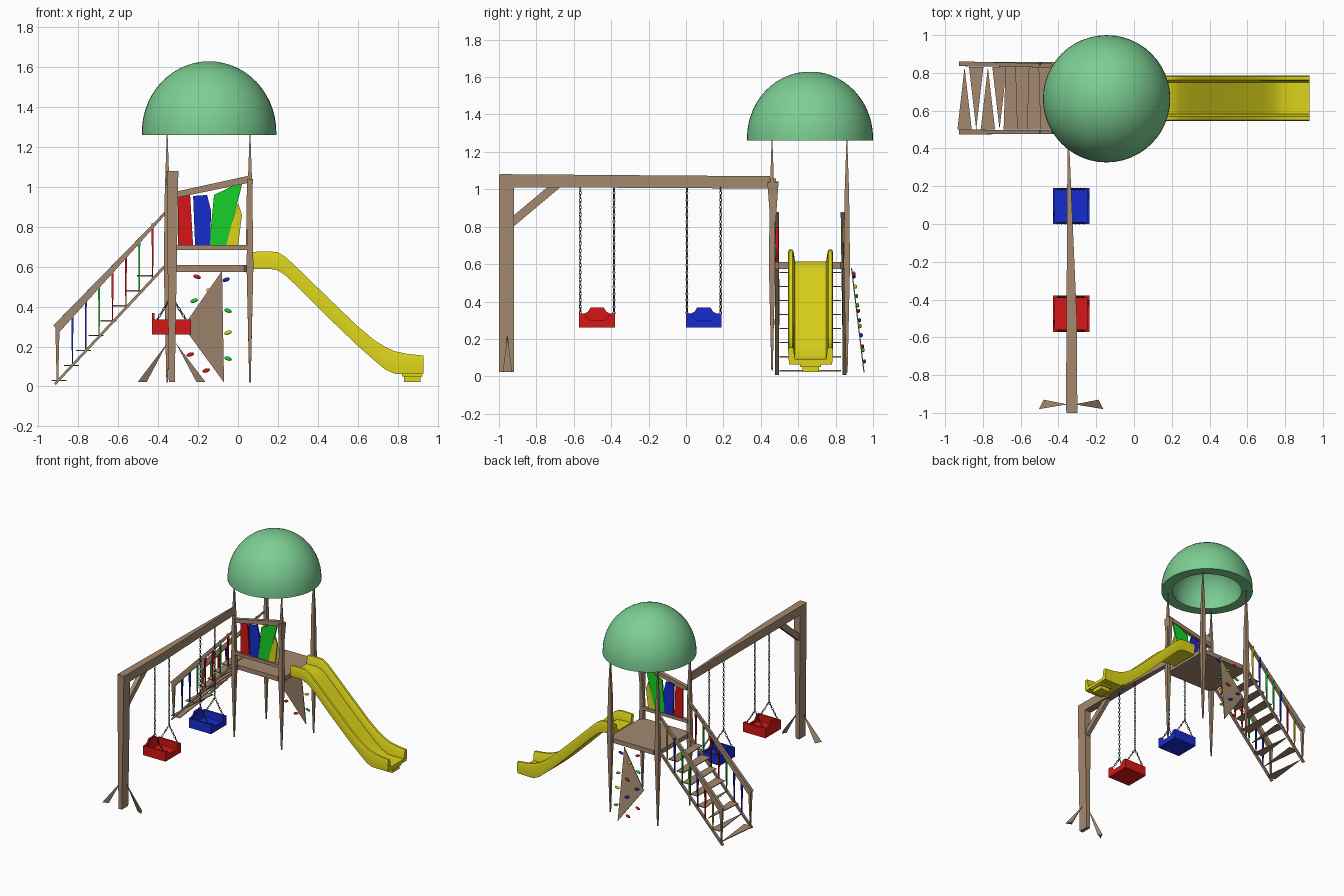
import bpy, bmesh, math
from mathutils import Vector, Matrix

if "Cube" in bpy.data.objects:
    bpy.data.objects.remove(bpy.data.objects["Cube"])


def material(name, rgb):
    m = bpy.data.materials.new(name)
    m.diffuse_color = (*rgb, 1)
    m.use_nodes = True
    m.node_tree.nodes["Principled BSDF"].inputs["Base Color"].default_value = m.diffuse_color
    return m


WOOD = material("wood", (0.37, 0.25, 0.16))
DOME = material("mint green", (0.20, 0.62, 0.29))
YELLOW = material("yellow", (0.72, 0.66, 0.01))
RED = material("red", (0.68, 0.008, 0.008))
BLUE = material("blue", (0.008, 0.025, 0.62))
GREEN = material("green", (0.008, 0.64, 0.02))
STEEL = material("dark steel", (0.07, 0.07, 0.07))


def mesh(name, verts, faces, mat, smooth=False):
    me = bpy.data.meshes.new(name)
    me.from_pydata(verts, [], faces)
    bm = bmesh.new()
    bm.from_mesh(me)
    bmesh.ops.recalc_face_normals(bm, faces=bm.faces)
    bm.to_mesh(me)
    bm.free()
    me.materials.append(mat)
    ob = bpy.data.objects.new(name, me)
    bpy.context.collection.objects.link(ob)
    if smooth:
        bpy.context.view_layer.objects.active = ob
        ob.select_set(True)
        bpy.ops.object.shade_smooth_by_angle(angle=math.radians(35))
        ob.select_set(False)
    return ob


def skin(name, rings, mat, smooth=False):
    """Join equal-length rings of points into a capped tube."""
    n = len(rings[0])
    faces = [(r * n + i, r * n + (i + 1) % n, (r + 1) * n + (i + 1) % n, (r + 1) * n + i)
             for r in range(len(rings) - 1) for i in range(n)]
    faces += [tuple(range(n)), tuple(range((len(rings) - 1) * n, len(rings) * n))]
    return mesh(name, [p for ring in rings for p in ring], faces, mat, smooth)


def beam(name, a, b, size_a, size_b, mat=WOOD):
    """Four-sided tapered bar; sizes are (sideways, upward) at each end."""
    a, b = Vector(a), Vector(b)
    d = (b - a).normalized()
    ref = Vector((0, 0, 1)) if abs(d.z) < 0.95 else Vector((0, 1, 0))
    s = d.cross(ref).normalized()
    u = s.cross(d)
    rings = [[p + s * i * w / 2 + u * j * h / 2 for i, j in ((-1, -1), (1, -1), (1, 1), (-1, 1))]
             for p, (w, h) in ((a, size_a), (b, size_b))]
    return skin(name, rings, mat)


def box(name, lo, hi, mat):
    rings = [[(x, y, z) for x, y in ((lo[0], lo[1]), (hi[0], lo[1]), (hi[0], hi[1]), (lo[0], hi[1]))]
             for z in (lo[2], hi[2])]
    return skin(name, rings, mat)


# Hollow dome roof with a thick rim
CX, CY = -0.145, 0.663
prof = [(0.337 * math.cos(t), 1.275 + 0.355 * math.sin(t)) for t in
        [math.pi / 2 * (1 - k / 14) for k in range(1, 15)]]
prof += [(0.337, 1.26), (0.255, 1.26)]
prof += [(0.255 * math.cos(t), 1.275 + 0.27 * math.sin(t)) for t in
         [math.pi / 2 * k / 10 for k in range(10)]]
skin("dome_roof", [[(CX + r * math.cos(2 * math.pi * i / 48), CY + r * math.sin(2 * math.pi * i / 48), z)
                    for i in range(48)] for r, z in prof], DOME, True)

# Tower posts, pointed at both ends
for x, y, low in ((-0.355, 0.46, 0.03), (0.06, 0.46, 0.04), (-0.355, 0.86, 0.02), (0.06, 0.86, 0.02)):
    rings = []
    for z, w in ((low, 0.008), (0.6, 0.034), (0.98, 0.024), (1.27, 0.004)):
        rings.append([(x + i * w / 2, y + j * w / 2, z) for i, j in ((-1, -1), (1, -1), (1, 1), (-1, 1))])
    skin("tower_post", rings, WOOD)

# Deck with clipped corners
hx, hy, c = 0.215, 0.205, 0.04
outline = [(hx - c, -hy), (hx, -hy + c), (hx, hy - c), (hx - c, hy),
           (c - hx, hy), (-hx, hy - c), (-hx, c - hy), (c - hx, -hy)]
skin("deck", [[(CX + x, 0.66 + y, z) for x, y in outline] for z in (0.575, 0.61)], WOOD)

# Front railing and its coloured panels
box("railing_bottom_bar", (-0.35, 0.45, 0.685), (0.06, 0.48, 0.71), WOOD)
beam("railing_top_bar", (-0.34, 0.465, 0.955), (0.06, 0.465, 1.04), (0.03, 0.03), (0.03, 0.035))
beam("railing_side_brace", (0.06, 0.465, 1.04), (0.05, 0.465, 0.69), (0.03, 0.06), (0.02, 0.01))
panels = (
    (RED, ((-0.30, 0.705), (-0.225, 0.705), (-0.24, 0.96), (-0.30, 0.95))),
    (BLUE, ((-0.215, 0.705), (-0.14, 0.705), (-0.135, 0.88), (-0.155, 0.96), (-0.225, 0.955))),
    (GREEN, ((-0.145, 0.705), (-0.06, 0.705), (0.025, 1.03), (-0.12, 0.96))),
    (YELLOW, ((-0.065, 0.705), (0.0, 0.705), (0.02, 0.86), (0.0, 0.92))),
)
for mat, pts in panels:
    skin("railing_panel", [[(x, y, z) for x, z in pts] for y in (0.461, 0.473)], mat)

# Stairs: treads, stringers, handrails and coloured spindles
for i in range(8):
    x, z = -0.897 + 0.0617 * i, 0.03 + 0.075 * i
    a, b = (0.50, 0.83) if i % 2 == 0 else (0.83, 0.50)
    pts = [(x - 0.04, a), (x + 0.04, a), (x + 0.03, b), (x - 0.03, b)]
    if i < 4:
        pts = [(x - 0.038, a), (x + 0.038, a), (x, b)]
    skin("stair_tread", [[(p, q, h) for p, q in pts] for h in (z - 0.003, z + 0.003)], WOOD)
spindles = (BLUE, BLUE, GREEN, RED, RED, GREEN, RED)
for y in (0.487, 0.848):
    beam("stair_stringer", (-0.918, y, 0.012), (-0.36, y, 0.61), (0.02, 0.012), (0.02, 0.014))
    beam("stair_handrail", (-0.91, y, 0.29), (-0.36, y + (0.487 - y) * 0.03, 0.875), (0.025, 0.045), (0.02, 0.012))
    beam("stair_end_post", (-0.905, y, 0.03), (-0.905, y, 0.31), (0.008, 0.008), (0.022, 0.025))
    for i, mat in enumerate(spindles):
        x = -0.83 + 0.067 * i
        z = 0.012 + 1.07 * (x + 0.918)
        if y > 0.6:
            mat = (YELLOW, RED, BLUE, GREEN, GREEN, BLUE, YELLOW)[i]
        beam("stair_spindle", (x, y, z), (x, y, z + 0.28), (0.005, 0.008), (0.011, 0.018), mat)

# Climbing wall leaning out behind the deck, with hand holds
def lean(z):
    return 0.955 - (z - 0.02) * 0.12


tri = ((-0.08, 0.58), (-0.07, 0.02), (-0.275, 0.3))
skin("climbing_wall", [[(x, lean(z) - d, z) for x, z in tri] for d in (0.0, 0.006)], WOOD)
holds = ((-0.205, 0.55, RED), (-0.06, 0.535, BLUE), (-0.14, 0.48, YELLOW), (-0.22, 0.43, GREEN),
         (-0.05, 0.38, GREEN), (-0.13, 0.35, RED), (-0.22, 0.30, BLUE), (-0.05, 0.27, YELLOW),
         (-0.14, 0.22, BLUE), (-0.24, 0.16, RED), (-0.05, 0.14, GREEN), (-0.16, 0.08, RED))
for i, (x, z, mat) in enumerate(holds):
    bpy.ops.mesh.primitive_uv_sphere_add(segments=10, ring_count=6, radius=1,
                                         location=(x, lean(z) + 0.006, z),
                                         rotation=(0, 0.3 * (-1) ** i, 0))
    ob = bpy.context.object
    ob.name, ob.scale = "climbing_hold", (0.021, 0.009, 0.010)
    ob.data.materials.append(mat)
    bpy.ops.object.shade_smooth()

# Slide: a trough swept along its profile (x, underside, wall top)
path = ((0.075, 0.59, 0.675), (0.16, 0.59, 0.677), (0.20, 0.582, 0.673), (0.24, 0.555, 0.648),
        (0.30, 0.498, 0.592), (0.45, 0.348, 0.446), (0.60, 0.204, 0.302), (0.68, 0.134, 0.235),
        (0.74, 0.084, 0.197), (0.785, 0.064, 0.177), (0.85, 0.062, 0.163), (0.93, 0.064, 0.155))
y0, y1, t = 0.545, 0.787, 0.03
skin("slide", [[(x, y0 + 0.006, lo), (x, y0, hi - 0.015), (x, y0 + 0.006, hi), (x, y0 + t - 0.006, hi),
                (x, y0 + t, hi - 0.01), (x, y0 + t + 0.008, lo + 0.025), (x, y1 - t - 0.008, lo + 0.025),
                (x, y1 - t, hi - 0.01), (x, y1 - t + 0.006, hi), (x, y1 - 0.006, hi),
                (x, y1, hi - 0.015), (x, y1 - 0.006, lo)] for x, lo, hi in path], YELLOW, True)
box("slide_foot", (0.832, 0.622, 0.022), (0.915, 0.71, 0.05), YELLOW)
box("slide_foot_pad", (0.822, 0.61, 0.05), (0.925, 0.722, 0.066), YELLOW)

# Swing frame: end post, top beam, brace and splayed feet
beam("swing_post", (-0.332, -0.96, 0.022), (-0.328, -0.96, 1.08), (0.03, 0.08), (0.058, 0.08))
beam("swing_beam_outer", (-0.33, -0.99, 1.046), (-0.33, -0.5, 1.043), (0.06, 0.07), (0.055, 0.068))
beam("swing_beam_inner", (-0.33, -0.5, 1.043), (-0.348, 0.45, 1.037), (0.055, 0.068), (0.008, 0.066))
beam("swing_brace", (-0.33, -0.94, 0.815), (-0.33, -0.69, 1.025), (0.03, 0.045), (0.03, 0.045))
for side in (-1, 1):
    x = -0.333
    base = [(x + side * 0.17, -0.98, 0.022), (x + side * 0.145, -0.93, 0.022), (x + side * 0.125, -0.96, 0.022)]
    tip = (x + side * 0.02, -0.955, 0.22)
    mesh("swing_splayed_foot", base + [tip], [(0, 1, 2), (0, 1, 3), (1, 2, 3), (2, 0, 3)], WOOD)


# One chain is a row of oval links, each turned a quarter from the last
def chain(name, a, b):
    a, b = Vector(a), Vector(b)
    d = b - a
    n = max(2, round(d.length / 0.019))
    q = d.to_track_quat('Z', 'Y').to_matrix()
    verts, faces, M, N = [], [], 8, 4
    for k in range(n):
        spin = q @ Matrix.Rotation(math.pi / 2 * (k % 2) + 0.5, 3, 'Z')
        mid = a + d * (k + 0.5) / n
        o = len(verts)
        for i in range(M):
            u = 2 * math.pi * i / M
            for j in range(N):
                v = 2 * math.pi * j / N
                r = 1 + 0.35 * math.cos(v)
                verts.append(mid + spin @ Vector((0.0062 * r * math.cos(u), 0.0024 * math.sin(v),
                                                  0.0098 * r * math.sin(u))))
                faces.append((o + i * N + j, o + (i + 1) % M * N + j,
                              o + (i + 1) % M * N + (j + 1) % N, o + i * N + (j + 1) % N))
    mesh(name, verts, faces, STEEL)


# Swings: bucket seat with raised back, hung on two forked chains
for cy, mat in ((-0.475, RED), (0.095, BLUE)):
    xa, xb, ya, yb = -0.43, -0.235, cy - 0.096, cy + 0.096
    box("seat_base", (xa, ya, 0.26), (xb, yb, 0.28), mat)
    for y in (ya, yb - 0.012):
        box("seat_side", (xa, y, 0.28), (xb, y + 0.012, 0.352 if mat is None else 0.335), mat)
    for x, wide in ((xa, 0), (xb - 0.012, 1)):
        back = [(-0.096, 0.28), (0.096, 0.28), (0.096, 0.335), (0.07, 0.335), (0.05, 0.31 if wide else 0.345),
                (0.035, 0.30 if wide else 0.368), (-0.035, 0.30 if wide else 0.368),
                (-0.05, 0.31 if wide else 0.345), (-0.07, 0.335), (-0.096, 0.335)]
        skin("seat_front_lip" if wide else "seat_back",
             [[(p, cy + y, z) for y, z in back] for p in (x, x + 0.012)], mat)
    for y in (cy - 0.09, cy + 0.09):
        chain("swing_chain", (-0.333, y, 1.01), (-0.333, y, 0.45))
        for dx in (-0.075, 0.075):
            chain("swing_chain_fork", (-0.333, y, 0.45), (-0.333 + dx, y, 0.33))
